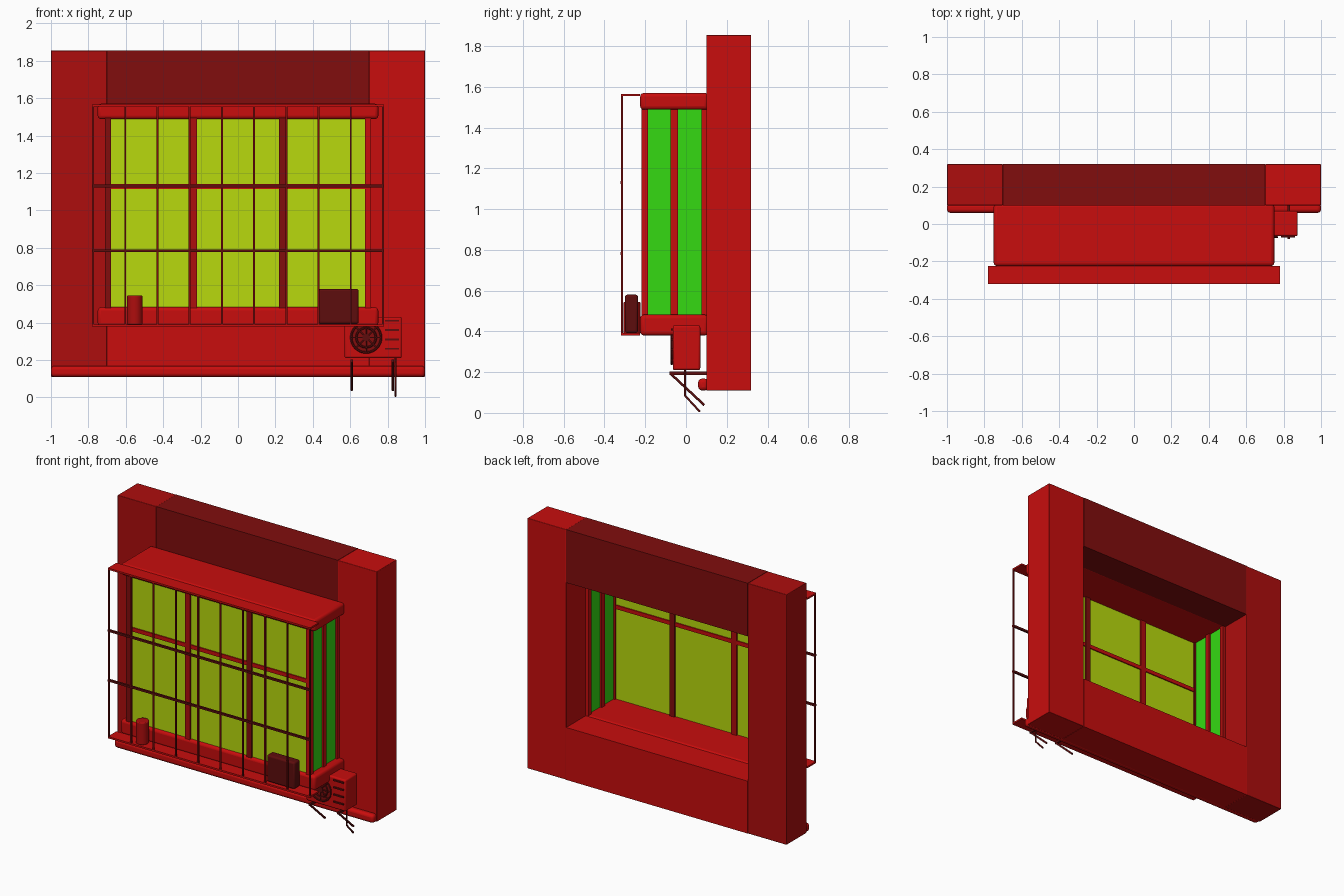
import bpy, math
from mathutils import Vector

cube = bpy.data.objects.get("Cube")
if cube:
    bpy.data.objects.remove(cube, do_unlink=True)


def material(name, r, g, b):
    m = bpy.data.materials.new(name)
    m.use_nodes = True
    m.diffuse_color = (r, g, b, 1)
    m.node_tree.nodes["Principled BSDF"].inputs["Base Color"].default_value = (r, g, b, 1)
    return m


RED = material("bright red", 0.58, 0.004, 0.004)
MID = material("medium red", 0.42, 0.004, 0.004)
DARK = material("dark red", 0.22, 0.004, 0.004)
MAROON = material("maroon", 0.11, 0.004, 0.004)
LIME = material("lime glass", 0.48, 0.70, 0.004)
GREEN = material("green glass", 0.035, 0.70, 0.006)


def finish(ob, name, mat, bevel=0):
    ob.name = name
    ob.data.materials.clear()
    ob.data.materials.append(mat)
    if bevel:
        mod = ob.modifiers.new("Bevel", "BEVEL")
        mod.width, mod.segments = bevel, 3
        bpy.ops.object.shade_smooth_by_angle()
    return ob


def box(name, mat, x, y, z, bevel=0):
    """Box from (low, high) pairs on each axis."""
    bpy.ops.mesh.primitive_cube_add(size=1)
    ob = bpy.context.object
    for v in ob.data.vertices:
        v.co = [lo + (c + 0.5) * (hi - lo) for c, (lo, hi) in zip(v.co, (x, y, z))]
    return finish(ob, name, mat, bevel)


def cylinder(name, mat, centre, radius, depth, along_y=False, bevel=0):
    bpy.ops.mesh.primitive_cylinder_add(vertices=32, radius=radius, depth=depth, location=centre,
                                        rotation=(math.pi / 2 if along_y else 0, 0, 0))
    ob = finish(bpy.context.object, name, mat, bevel)
    bpy.ops.object.shade_smooth_by_angle()
    return ob


def rod(name, mat, points, radius):
    """Round rod through a list of points."""
    curve = bpy.data.curves.new(name, "CURVE")
    curve.dimensions = "3D"
    curve.bevel_depth, curve.bevel_resolution = radius, 1
    curve.use_fill_caps = True
    spline = curve.splines.new("POLY")
    spline.points.add(len(points) - 1)
    for p, co in zip(spline.points, points):
        p.co = (*co, 1)
    ob = bpy.data.objects.new(name, curve)
    bpy.context.collection.objects.link(ob)
    curve.materials.append(mat)
    return ob


# Wall surround
WALL_Y = (0.10, 0.32)
box("right_wall_pier", MID, (-1, -0.7), WALL_Y, (0.11, 1.855), 0.004)
box("left_wall_pier", RED, (0.7, 1), WALL_Y, (0.11, 1.855), 0.004)
box("lintel", DARK, (-0.7, 0.7), WALL_Y, (1.485, 1.855))
box("lower_wall", RED, (-0.7, 0.7), WALL_Y, (0.11, 0.475))
box("base_moulding", RED, (-1, 1), (0.06, 0.11), (0.11, 0.168), 0.018)

# Bay window slabs
box("bay_sill", RED, (-0.75, 0.75), (-0.225, 0.11), (0.38, 0.482), 0.018)
box("bay_roof", RED, (-0.75, 0.75), (-0.225, 0.11), (1.488, 1.57), 0.018)

# Bay frame and glass
GLASS_Z = (0.475, 1.495)
posts = (("right_corner_post", DARK, -0.695, 0.017), ("right_mullion", MID, -0.238, 0.02),
         ("left_mullion", DARK, 0.238, 0.02), ("left_corner_post", RED, 0.695, 0.017))
for name, mat, x, half in posts:
    box(name, mat, (x - half, x + half), (-0.218, -0.186), GLASS_Z)
box("front_muntin", RED, (-0.69, 0.69), (-0.214, -0.19), (1.113, 1.14))
box("front_glass", LIME, (-0.69, 0.69), (-0.206, -0.198), GLASS_Z)
for side, s, mat in (("right", -1, MID), ("left", 1, RED)):
    x = sorted((s * 0.678, s * 0.712))
    box(side + "_side_mullion", mat, x, (-0.075, -0.04), GLASS_Z)
    box(side + "_wall_post", mat, x, (0.075, 0.105), GLASS_Z)
    box(side + "_side_glass", GREEN, sorted((s * 0.691, s * 0.699)), (-0.2, 0.09), GLASS_Z)

# Security grille
for name, z in (("grille_bottom_plate", 0.385), ("grille_top_plate", 1.56)):
    box(name, RED, (-0.78, 0.78), (-0.32, -0.225), (z - 0.006, z + 0.006))
for i in range(10):
    x = -0.775 + i * 1.55 / 9
    box("grille_bar", DARK, (x - 0.005, x + 0.005), (-0.32, -0.31), (0.385, 1.56))
for z in (0.783, 1.13):
    box("grille_rail", MAROON, (-0.78, 0.78), (-0.322, -0.308), (z - 0.007, z + 0.007))

# Items on the ledge
cylinder("ledge_pot", MID, (-0.552, -0.265, 0.467), 0.042, 0.155, bevel=0.006)
box("ledge_planter", MAROON, (0.43, 0.645), (-0.3, -0.235), (0.393, 0.58), 0.012)

# Air conditioner
box("air_conditioner", RED, (0.57, 0.875), (-0.065, 0.07), (0.21, 0.43), 0.01)
FAN = Vector((0.685, -0.066, 0.32))
cylinder("fan_recess", DARK, FAN, 0.082, 0.006, True)
for r in (0.08, 0.052):
    bpy.ops.mesh.primitive_torus_add(major_radius=r, minor_radius=0.006, major_segments=32,
                                     minor_segments=6, location=FAN + Vector((0, -0.004, 0)),
                                     rotation=(math.pi / 2, 0, 0))
    finish(bpy.context.object, "fan_guard_ring", MAROON)
for i in range(4):
    a = i * math.pi / 4
    d = Vector((math.cos(a), 0, math.sin(a))) * 0.08
    c = FAN + Vector((0, -0.005, 0))
    rod("fan_guard_spoke", MAROON, (c - d, c + d), 0.004)
cylinder("fan_hub", MAROON, FAN, 0.02, 0.018, True)
for i in range(4):
    z = 0.26 + i * 0.05
    box("vent_slat", MAROON, (0.785, 0.862), (-0.073, -0.06), (z - 0.005, z + 0.005))

# Brackets and drain pipe
for x in (0.608, 0.828):
    box("bracket_arm", MAROON, (x - 0.007, x + 0.007), (-0.08, 0.105), (0.186, 0.202))
    rod("bracket_strut", MAROON, ((x, -0.075, 0.192), (x, 0.09, 0.038)), 0.007)
rod("drain_pipe", MAROON, ((0.842, -0.005, 0.215), (0.842, -0.005, 0.085), (0.842, 0.068, 0.006)), 0.006)
